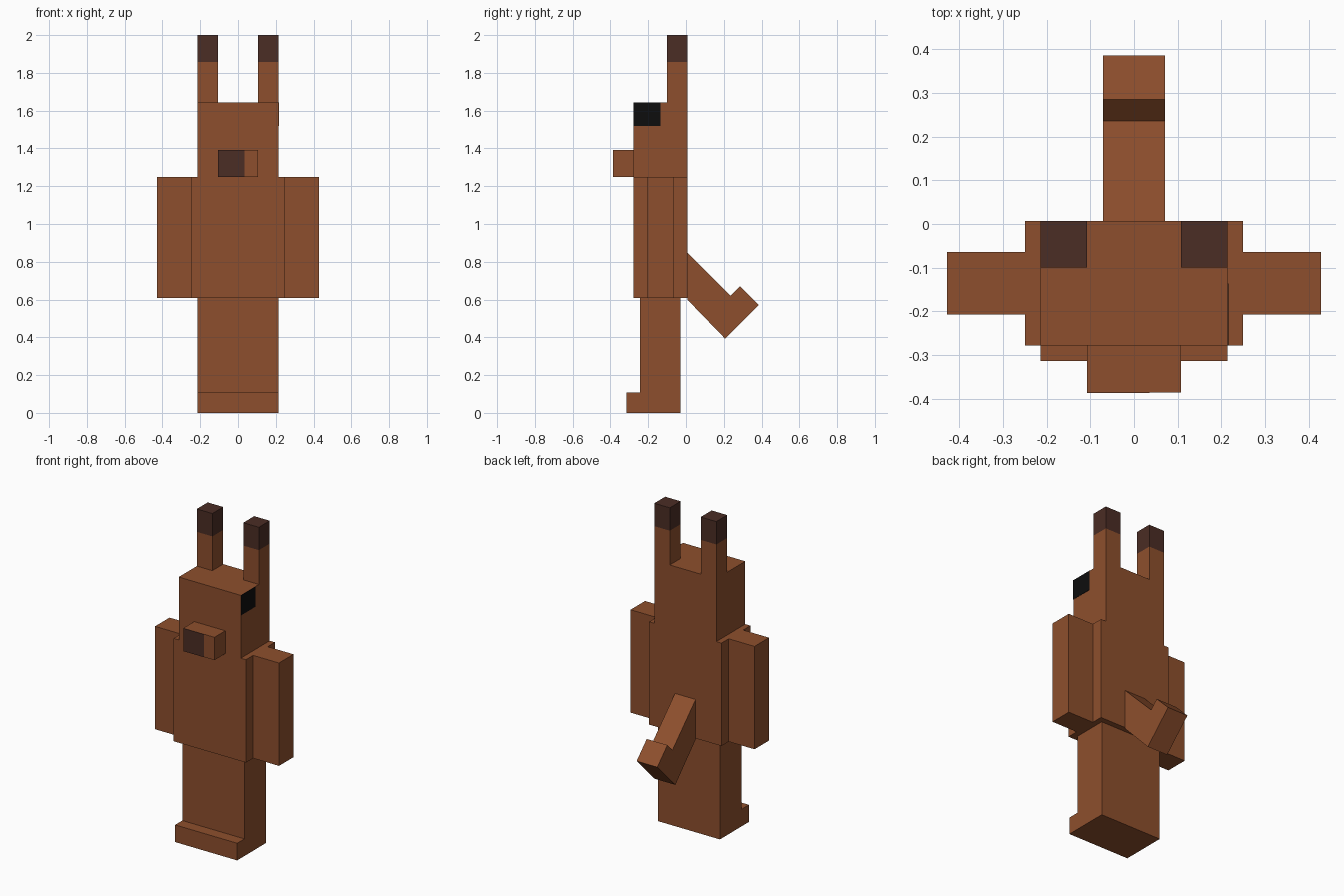
import bpy, bmesh

U = 1 / 28       # size of one block unit
BACK = 0.007     # y of the flat back

cube = bpy.data.objects.get("Cube")
if cube:
    bpy.data.objects.remove(cube, do_unlink=True)


def material(name, rgb):
    m = bpy.data.materials.new(name)
    m.use_nodes = True
    m.diffuse_color = (*rgb, 1)
    bsdf = next(n for n in m.node_tree.nodes if n.type == 'BSDF_PRINCIPLED')
    bsdf.inputs["Base Color"].default_value = (*rgb, 1)
    return m


BROWN = material("brown fur", (0.27, 0.078, 0.026))
DARK = material("dark brown", (0.07, 0.026, 0.018))
BLACK = material("black", (0.004, 0.004, 0.004))


def prism(name, profile, x0, x1, mat):
    """Extrude a (y, z) outline, in units forward of the back, from x0 to x1."""
    bm = bmesh.new()
    face = bm.faces.new([bm.verts.new((x0 * U, BACK + y * U, z * U)) for y, z in profile])
    out = bmesh.ops.extrude_face_region(bm, geom=[face])
    verts = [g for g in out["geom"] if isinstance(g, bmesh.types.BMVert)]
    bmesh.ops.translate(bm, verts=verts, vec=((x1 - x0) * U, 0, 0))
    bmesh.ops.recalc_face_normals(bm, faces=bm.faces)
    mesh = bpy.data.meshes.new(name)
    bm.to_mesh(mesh)
    bm.free()
    mesh.materials.append(mat)
    obj = bpy.data.objects.new(name, mesh)
    bpy.context.collection.objects.link(obj)
    return obj


def box(name, x, y, z, mat=BROWN):
    outline = [(y[0], z[0]), (y[1], z[0]), (y[1], z[1]), (y[0], z[1])]
    return prism(name, outline, x[0], x[1], mat)


# Legs with the foot step at the front
prism("legs_and_feet", [(-1, 0), (-9, 0), (-9, 3), (-7, 3), (-7, 17), (-1, 17)], -6, 6, BROWN)

# Torso, head and snout
box("torso", (-7, 7), (-8, 0), (17, 35))
box("head", (-6, 6), (-8, 0), (35, 46))
box("snout", (-3, 3), (-11, -8), (35, 39))
box("nose_patch", (-3, 1), (-11.05, -11), (35, 39), DARK)

# Single eye plate on the left side of the head
box("left_eye", (6, 6.05), (-8, -4), (42.5, 46), BLACK)

# Arms and ears on both sides
for side, s in (("left", 1), ("right", -1)):
    box(side + "_arm", sorted((7 * s, 12 * s)), (-6, -2), (17, 35))
    ear_x = sorted((3 * s, 6 * s))
    box(side + "_ear", ear_x, (-3, 0), (46, 52))
    box(side + "_ear_tip", ear_x, (-3, 0), (52, 56), DARK)

# Tail slanting down at 45 degrees with a raised end
prism("tail", [(0, 23.8), (6.4, 17.4), (7.8, 18.8), (10.6, 16), (5.6, 11), (0, 16.8)],
      -2, 2, BROWN)
